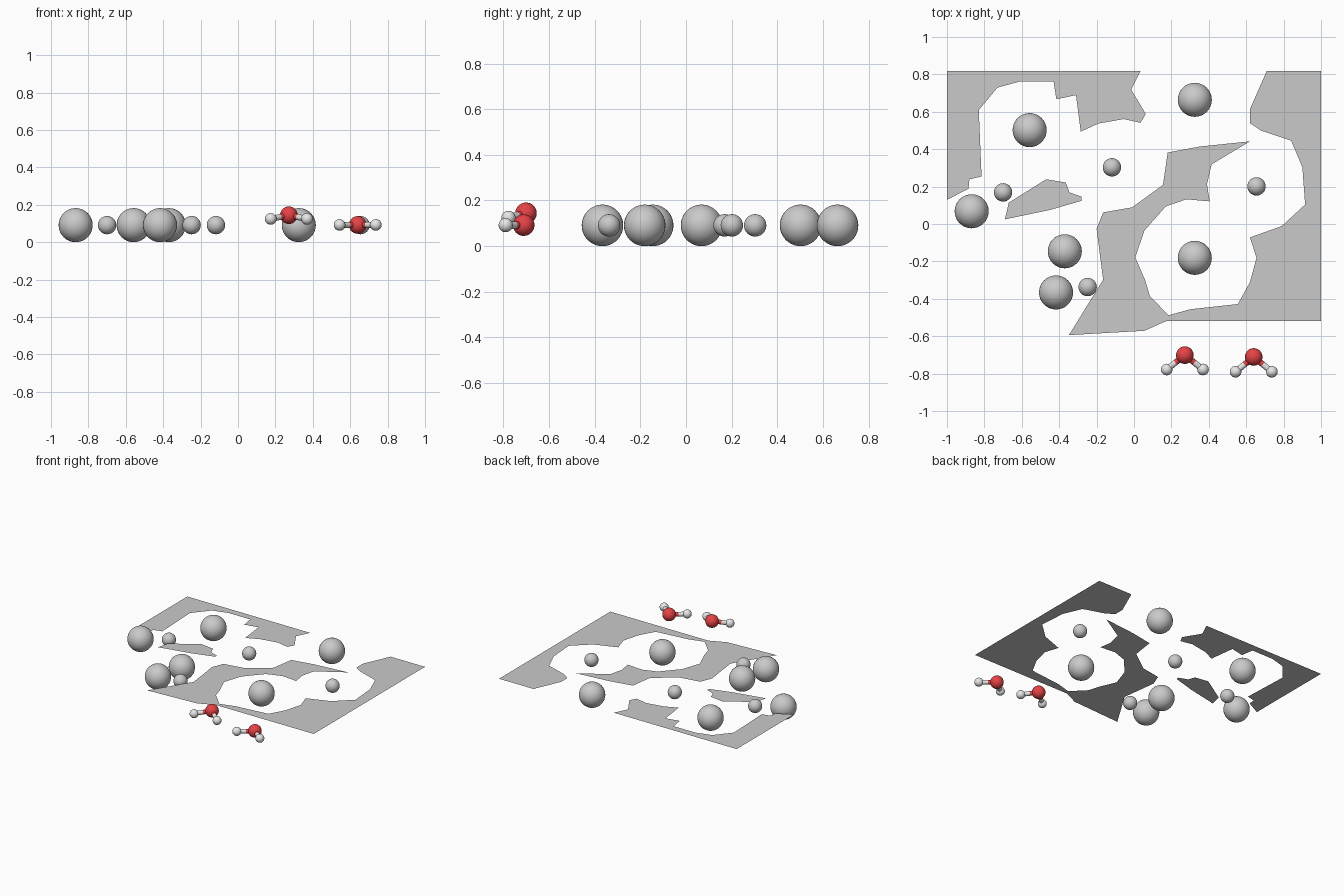
import bpy, bmesh
from mathutils import Vector

if "Cube" in bpy.data.objects:
    bpy.data.objects.remove(bpy.data.objects["Cube"])

MID = 0.091  # height of the sheet and of all loose sphere centres
DY = -0.006


def material(name, rgb):
    m = bpy.data.materials.new(name)
    m.diffuse_color = (*rgb, 1)
    m.use_nodes = True
    m.node_tree.nodes["Principled BSDF"].inputs["Base Color"].default_value = m.diffuse_color
    return m


GREY = material("stone_grey", (0.59, 0.59, 0.59))
RED = material("oxygen_red", (0.78, 0.055, 0.06))
WHITE = material("hydrogen_white", (0.84, 0.84, 0.84))


def plate(name, points):
    """One-sheet outline at mid height, facing up."""
    bm = bmesh.new()
    face = bm.faces.new([bm.verts.new((x, y + DY, MID)) for x, y in points])
    face.normal_update()
    if face.normal.z < 0:
        face.normal_flip()
    bmesh.ops.triangulate(bm, faces=bm.faces[:])
    me = bpy.data.meshes.new(name)
    bm.to_mesh(me)
    bm.free()
    me.materials.append(GREY)
    bpy.context.collection.objects.link(bpy.data.objects.new(name, me))


def ball(name, centre, radius, mat):
    bpy.ops.mesh.primitive_uv_sphere_add(segments=32, ring_count=20, radius=radius, location=centre)
    ob = bpy.context.object
    ob.name = name
    ob.data.materials.append(mat)
    bpy.ops.object.shade_smooth()


def rod(name, a, b, radius, mat):
    d = b - a
    bpy.ops.mesh.primitive_cylinder_add(vertices=20, radius=radius, depth=d.length, location=(a + b) / 2)
    ob = bpy.context.object
    ob.name = name
    ob.rotation_euler = d.to_track_quat('Z', 'Y').to_euler()
    ob.data.materials.append(mat)
    bpy.ops.object.shade_smooth_by_angle()


# Ragged sheets cutting through the sphere centres
plate("back_left_plate", [
    (-1, .825), (.035, .825), (-.015, .725), (.063, .595), (.035, .547), (-.055, .567),
    (-.19, .543), (-.285, .5), (-.31, .695), (-.415, .673), (-.43, .768), (-.61, .768),
    (-.73, .735), (-.83, .615), (-.815, .26), (-.88, .245), (-.885, .195), (-1, .135)])
plate("island_plate", [
    (-.69, .031), (-.67, .12), (-.47, .245), (-.365, .228), (-.345, .175), (-.28, .152),
    (-.28, .13), (-.45, .081)])
plate("right_plate", [
    (-.348, -.588), (.055, -.565), (.175, -.512), (1, -.512), (1, .825), (.71, .825),
    (.62, .62), (.62, .545), (.68, .505), (.84, .452), (.9, .31), (.915, .11),
    (.79, -.005), (.62, -.066), (.655, -.175), (.62, -.305), (.555, -.422), (.3, -.45),
    (.185, -.482), (.085, -.38), (.06, -.295), (.007, -.173), (.055, -.03), (.17, .1),
    (.28, .138), (.405, .127), (.39, .218), (.415, .325), (.62, .448), (.35, .42),
    (.18, .388), (.155, .215), (-.01, .095), (-.165, .068), (-.2, -.02), (-.165, -.292)])

# Loose spheres, halved by the sheets' level
for x, y in [(-.558, .508), (.325, .67), (-.868, .074), (-.37, -.14), (-.417, -.36), (.325, -.175)]:
    ball("large_sphere", (x, y + DY, MID), .091, GREY)
for x, y in [(-.118, .309), (-.7, .175), (.655, .207), (-.248, -.331)]:
    ball("small_sphere", (x, y + DY, MID), .049, GREY)


# Water molecules: each bond is half red, half white
def molecule(x, oy, oz, hy, hz):
    o = Vector((x, oy, oz))
    ball("oxygen", o, .047, RED)
    for side in (-1, 1):
        h = Vector((x + side * .097, hy, hz))
        mid = (o + h) / 2
        ball("hydrogen", h, .031, WHITE)
        rod("bond_oxygen_half", o, mid, .016, RED)
        rod("bond_hydrogen_half", mid, h, .016, WHITE)


molecule(.272, -.701, .144, -.778, .124)
molecule(.64, -.711, .092, -.79, .092)
